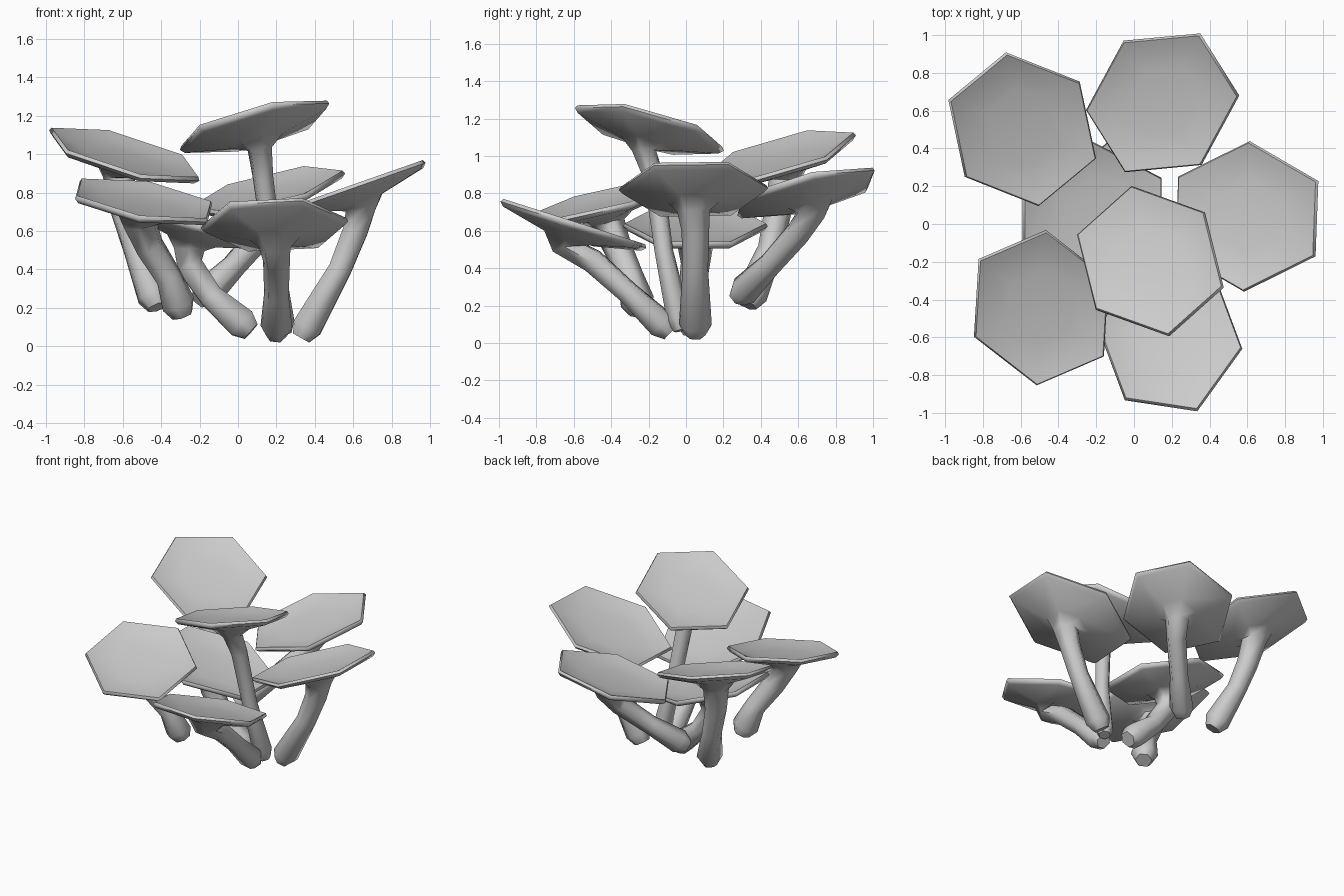
import bpy, bmesh, math
from mathutils import Vector

if "Cube" in bpy.data.objects:
    bpy.data.objects.remove(bpy.data.objects["Cube"])


def add_ring(bm, centre, axis, normal, u, first_angle, ra, rb):
    """Hexagon square to axis, turned without twist from the cap plane."""
    turn = normal.rotation_difference(axis)
    v = normal.cross(u)
    ring = []
    for i in range(6):
        a = first_angle + i * math.pi / 3
        ring.append(bm.verts.new(centre + turn @ (u * math.cos(a) * ra + v * math.sin(a) * rb)))
    return ring


def mushroom(name, cap, slope, angle, path, thick=1.0, size=1.0):
    bm = bmesh.new()
    cap = Vector(cap)
    n = Vector((-slope[0], -slope[1], 1)).normalized()
    # Uphill direction of the cap, along which it is stretched
    steep = math.hypot(*slope)
    u = Vector((slope[0], slope[1], steep * steep)).normalized()
    a = math.radians(angle) - math.atan2(slope[1], slope[0])
    pts = [Vector(p) for p in path] + [cap - n * 0.13]
    pts.insert(0, pts[0] + (pts[0] - pts[1]).normalized() * 0.065)
    rings = []
    # Bent stem with a swollen foot
    for i, (p, r) in enumerate(zip(pts, (0.055, 0.088, 0.068, 0.074, 0.088))):
        axis = (pts[min(i + 1, len(pts) - 1)] - pts[max(i - 1, 0)]).normalized()
        if i == len(pts) - 1:
            axis = (axis + n).normalized()
        rings.append(add_ring(bm, p, axis, n, u, a, r * thick, r * thick))
    # Flared underside, thin rim and dished top
    for r, d in ((0.14, -0.085), (0.39, -0.03), (0.412, -0.008), (0.402, 0.01),
                 (0.37, 0.0), (0.30, -0.018), (0.2, -0.03)):
        r *= size
        rings.append(add_ring(bm, cap + n * d, n, n, u, a, r * 1.07, r * 0.94))
    for lo, hi in zip(rings, rings[1:]):
        for i in range(6):
            j = (i + 1) % 6
            bm.faces.new((lo[i], lo[j], hi[j], hi[i]))
    bm.faces.new(rings[0][::-1])
    bm.faces.new(rings[-1])
    bmesh.ops.recalc_face_normals(bm, faces=bm.faces)
    mesh = bpy.data.meshes.new(name)
    bm.to_mesh(mesh)
    bm.free()
    ob = bpy.data.objects.new(name, mesh)
    bpy.context.collection.objects.link(ob)
    bpy.ops.object.select_all(action='DESELECT')
    ob.select_set(True)
    bpy.context.view_layer.objects.active = ob
    bpy.ops.object.shade_smooth_by_angle(angle=math.radians(65))


# Each: cap centre, cap slope in x and y, hexagon turn, stem path from the foot up
mushroom("back_left_mushroom", (-.59, .50, 1.0), (-.24, .24), 40,
         [(-.44, .35, .26), (-.53, .45, .50), (-.59, .49, .70)], 1.0, 1.02)
mushroom("back_mushroom", (.15, .64, .81), (.22, .21), 3,
         [(-.16, .31, .28), (-.02, .45, .42), (.13, .60, .59)], 0.95)
mushroom("right_mushroom", (.595, .04, .83), (.35, 0), 28,
         [(.36, .05, .10), (.53, .05, .40), (.61, .05, .60)], 1.0, 1.03)
mushroom("tall_middle_mushroom", (.085, -.195, 1.15), (.23, -.23), -18,
         [(.23, -.04, .13), (.18, -.12, .50), (.13, -.17, .88)], 0.75)
mushroom("front_left_mushroom", (-.49, -.445, .76), (-.14, .23), 24,
         [(-.31, -.26, .22), (-.36, -.30, .36), (-.46, -.37, .52)], 1.05)
mushroom("front_mushroom", (.19, -.60, .64), (0, -.32), -8,
         [(.20, -.13, .10), (.20, -.31, .27), (.20, -.50, .44)], 0.95)
mushroom("low_inner_mushroom", (-.22, .05, .63), (-.27, 0), 30,
         [(.02, .02, .12), (-.14, .03, .26), (-.25, .05, .42)], 1.05)
